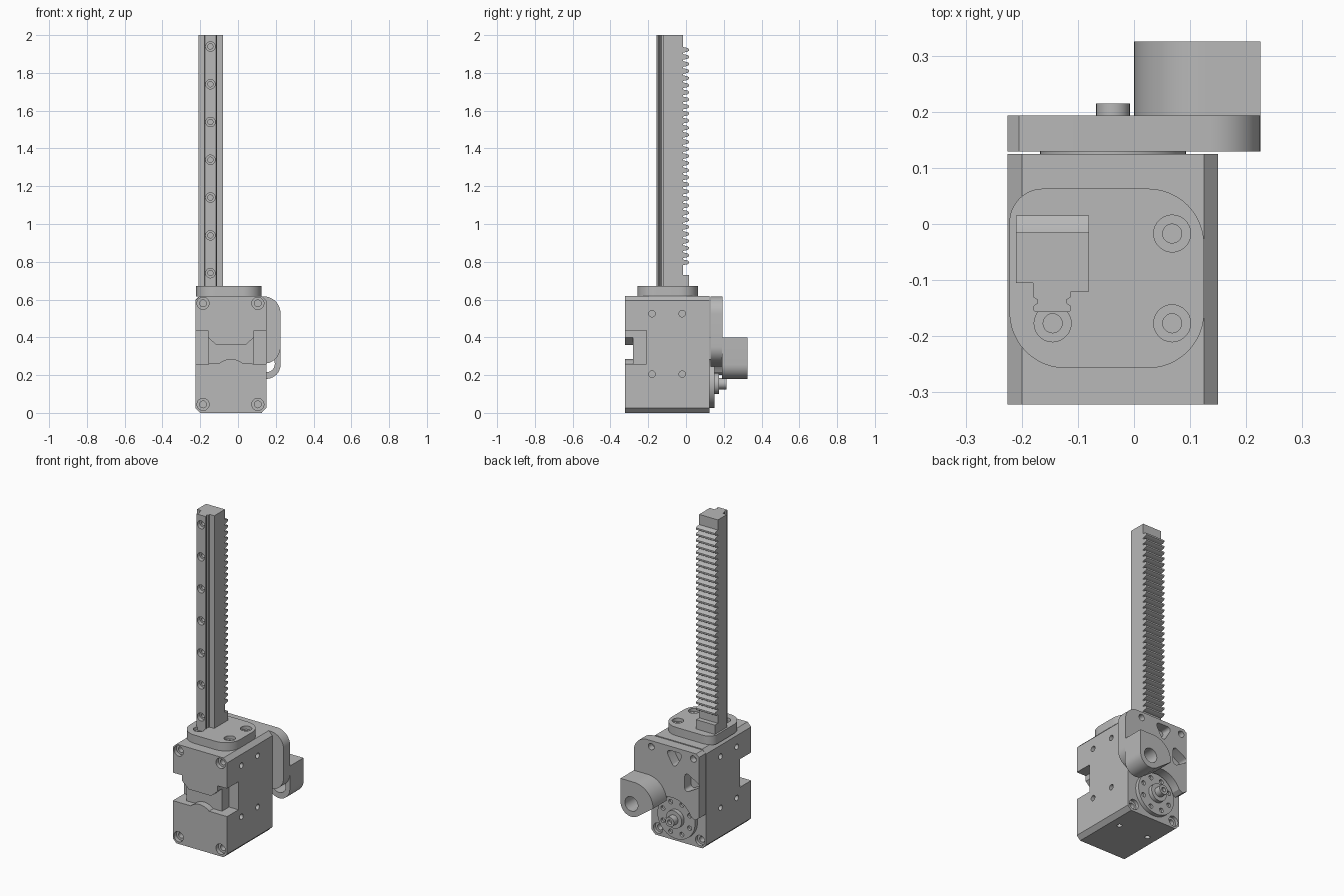
import bpy, bmesh, math

old = bpy.data.objects.get("Cube")
if old:
    bpy.data.objects.remove(old, do_unlink=True)

metal = bpy.data.materials.new("machined grey")
metal.use_nodes = True
GREY = (0.48, 0.48, 0.48, 1)
metal.diffuse_color = GREY
metal.node_tree.nodes["Principled BSDF"].inputs["Base Color"].default_value = GREY


def place(axis, u, v, w):
    return {"x": (w, u, v), "y": (u, w, v), "z": (u, v, w)}[axis]


def prism(name, pts, axis, a, b):
    """Extrude a closed outline along an axis from a to b."""
    bm = bmesh.new()
    low = [bm.verts.new(place(axis, u, v, a)) for u, v in pts]
    high = [bm.verts.new(place(axis, u, v, b)) for u, v in pts]
    n = len(pts)
    bm.faces.new(low)
    bm.faces.new(high)
    for i in range(n):
        j = (i + 1) % n
        bm.faces.new((low[i], low[j], high[j], high[i]))
    bmesh.ops.recalc_face_normals(bm, faces=bm.faces)
    me = bpy.data.meshes.new(name)
    bm.to_mesh(me)
    bm.free()
    me.materials.append(metal)
    ob = bpy.data.objects.new(name, me)
    bpy.context.collection.objects.link(ob)
    return ob


def arc(cu, cv, r, start, end, n=12):
    return [(cu + r * math.cos(math.radians(start + (end - start) * i / n)),
             cv + r * math.sin(math.radians(start + (end - start) * i / n))) for i in range(n + 1)]


def circle(cu, cv, r, n=28):
    return arc(cu, cv, r, 0, 360, n)[:-1]


def rect(u0, u1, v0, v1):
    return [(u0, v0), (u1, v0), (u1, v1), (u0, v1)]


def cut(ob, pts, axis, a, b):
    """Subtract a prism from a part."""
    tool = prism("cutter", pts, axis, a, b)
    tool.hide_render = True
    mod = ob.modifiers.new("cut", "BOOLEAN")
    mod.operation, mod.solver, mod.object = "DIFFERENCE", "EXACT", tool
    bpy.context.view_layer.update()
    deps = bpy.context.evaluated_depsgraph_get()
    me = bpy.data.meshes.new_from_object(ob.evaluated_get(deps))
    ob.modifiers.clear()
    ob.data = me
    bpy.data.objects.remove(tool, do_unlink=True)


def hole(ob, u, v, axis, face, inward, r, depth, r2=0, depth2=0):
    """Bore a hole, optionally with a narrower, deeper second step."""
    cut(ob, circle(u, v, r), axis, face - inward * 0.01, face + inward * depth)
    if r2:
        cut(ob, circle(u, v, r2, 20), axis, face, face + inward * depth2)


CX = -0.0375          # centre line of the housing
L, R = -0.225, 0.15   # sides of the housing
FRONT, BACK = -0.322, 0.125
CORNERS = [(x, z) for x in (-0.185, 0.105) for z in (0.045, 0.58)]

# Housing block with chamfered long edges
c = 0.025
body = prism("housing", [(L + c, 0), (R - c, 0), (R, c), (R, 0.62 - c), (R - c, 0.62),
                         (L + c, 0.62), (L, 0.62 - c), (L, c)], "y", FRONT, BACK)
# Side notches and the shaped front channel
cut(body, rect(L - 0.1, -0.16, 0.26, 0.435), "y", -0.4, -0.21)
cut(body, rect(0.085, R + 0.1, 0.26, 0.435), "y", -0.4, -0.21)
hump = arc(CX, 0.19, 0.095, 132, 48)
channel = [(-0.17, 0.26)] + hump + [(0.095, 0.26), (0.095, 0.40), (0.085, 0.40),
                                    (0.04, 0.36), (-0.115, 0.36), (-0.16, 0.40), (-0.17, 0.40)]
cut(body, channel, "y", -0.4, -0.28)
# Screw holes
for x, z in CORNERS:
    hole(body, x, z, "y", FRONT, 1, 0.032, 0.025, 0.018, 0.07)
    if z < 0.3:
        hole(body, x, z, "y", BACK, -1, 0.032, 0.02, 0.018, 0.06)
for y in (-0.18, -0.02):
    for z in (0.205, 0.525):
        hole(body, y, z, "x", L, 1, 0.017, 0.04)
        hole(body, y, z, "x", R, -1, 0.017, 0.04)
for x in (-0.14, 0.065):
    hole(body, x, -0.05, "z", 0, 1, 0.015, 0.04)

# Top flange with rounded corners
flange = prism("top_flange", arc(0.025, -0.157, 0.1, -90, 0) + arc(0.025, -0.037, 0.1, 0, 90)
               + arc(-0.162, 0.003, 0.06, 90, 180) + arc(-0.122, -0.157, 0.1, 180, 270),
               "z", 0.615, 0.672)
for x, y in ((0.068, -0.017), (0.068, -0.177), (-0.145, -0.177)):
    hole(flange, x, y, "z", 0.672, -1, 0.033, 0.02, 0.017, 0.045)

# Rack: carrier bar, foot block and repeated teeth
prism("rack_bar", [(-0.21, -0.015), (-0.21, -0.105), (-0.113, -0.105), (-0.113, -0.12),
                   (-0.08, -0.12), (-0.08, -0.015)], "z", 0.63, 2)
prism("rack_foot", rect(-0.21, -0.08, -0.016, 0.015), "z", 0.63, 0.73)
PITCH, TEETH = 0.0375, 31
for i in range(TEETH):
    z = 1.922 - i * PITCH
    prism("rack_tooth", [(-0.016, z - 0.015), (0.008, z - 0.010), (0.015, z - 0.005),
                         (0.015, z + 0.005), (0.008, z + 0.010), (-0.016, z + 0.015)],
          "x", -0.21, -0.08)

# Guide rail with a narrow waist and counterbored holes
half = [(0.034, -0.104), (0.034, -0.13), (0.026, -0.135), (0.026, -0.141),
        (0.033, -0.146), (0.033, -0.154), (0.03, -0.157)]
RX = -0.146
rail = prism("guide_rail", [(RX + u, y) for u, y in half] + [(RX - u, y) for u, y in reversed(half)],
             "z", 0.63, 2)
for i in range(7):
    hole(rail, RX, 0.74 + 0.2 * i, "y", -0.157, 1, 0.025, 0.025, 0.014, 0.045)

# Rear plate: rounded shoulder, arm, and a relief around the hub
HZ = 0.155
plate = prism("rear_plate", [(L, 0.22), (L, 0.60), (L + 0.02, 0.617)]
              + arc(0.135, 0.527, 0.09, 90, 0) + arc(0.135, 0.35, 0.09, 0, -70)
              + arc(CX, HZ, 0.145, 38, 155, 18) + [(L + 0.03, 0.20)],
              "y", BACK + 0.004, 0.193)
for x, z in CORNERS:
    if z > 0.3:
        hole(plate, x, z, "y", 0.193, -1, 0.02, 0.04)


def soft_triangle(cx, cz, size, turn):
    pts = []
    for k in range(3):
        a = turn + 120 * k
        ca = math.radians(a)
        pts += arc(cx + size * math.cos(ca), cz + size * math.sin(ca), 0.018, a - 60, a + 60, 6)
    return pts


cut(plate, soft_triangle(-0.055, 0.555, 0.036, 30), "y", 0.1, 0.3)
cut(plate, soft_triangle(-0.165, 0.42, 0.042, 60), "y", 0.1, 0.3)

# Clamp lug on the arm, rounded below and bored through
lug = prism("clamp_lug", [(0.225, 0.40), (0.13, 0.40)] + arc(0.13, 0.27, 0.13, 95, 180)
            + arc(0.15, 0.255, 0.075, 235, 360), "y", 0.19, 0.325)
cut(lug, circle(0.15, 0.26, 0.045), "y", 0.1, 0.4)

# Rear hub disc with a ring of holes, collar and shaft
disc = prism("hub_disc", circle(CX, HZ, 0.13, 48), "y", BACK - 0.02, 0.15)
for i in range(8):
    a = math.radians(45 * i + 22.5)
    hole(disc, CX + 0.1 * math.cos(a), HZ + 0.1 * math.sin(a), "y", 0.15, -1, 0.014, 0.015)
prism("hub_collar", circle(CX, HZ, 0.055, 36), "y", 0.14, 0.175)
shaft = prism("hub_shaft", circle(CX, HZ, 0.03), "y", 0.17, 0.215)
hole(shaft, CX, HZ, "y", 0.215, -1, 0.014, 0.02)

# Smooth the round surfaces, keeping machined edges sharp
for ob in bpy.context.collection.objects:
    if ob.type == "MESH" and metal.name in ob.data.materials:
        bpy.ops.object.select_all(action="DESELECT")
        ob.select_set(True)
        bpy.context.view_layer.objects.active = ob
        bpy.ops.object.shade_smooth_by_angle(angle=math.radians(25))
